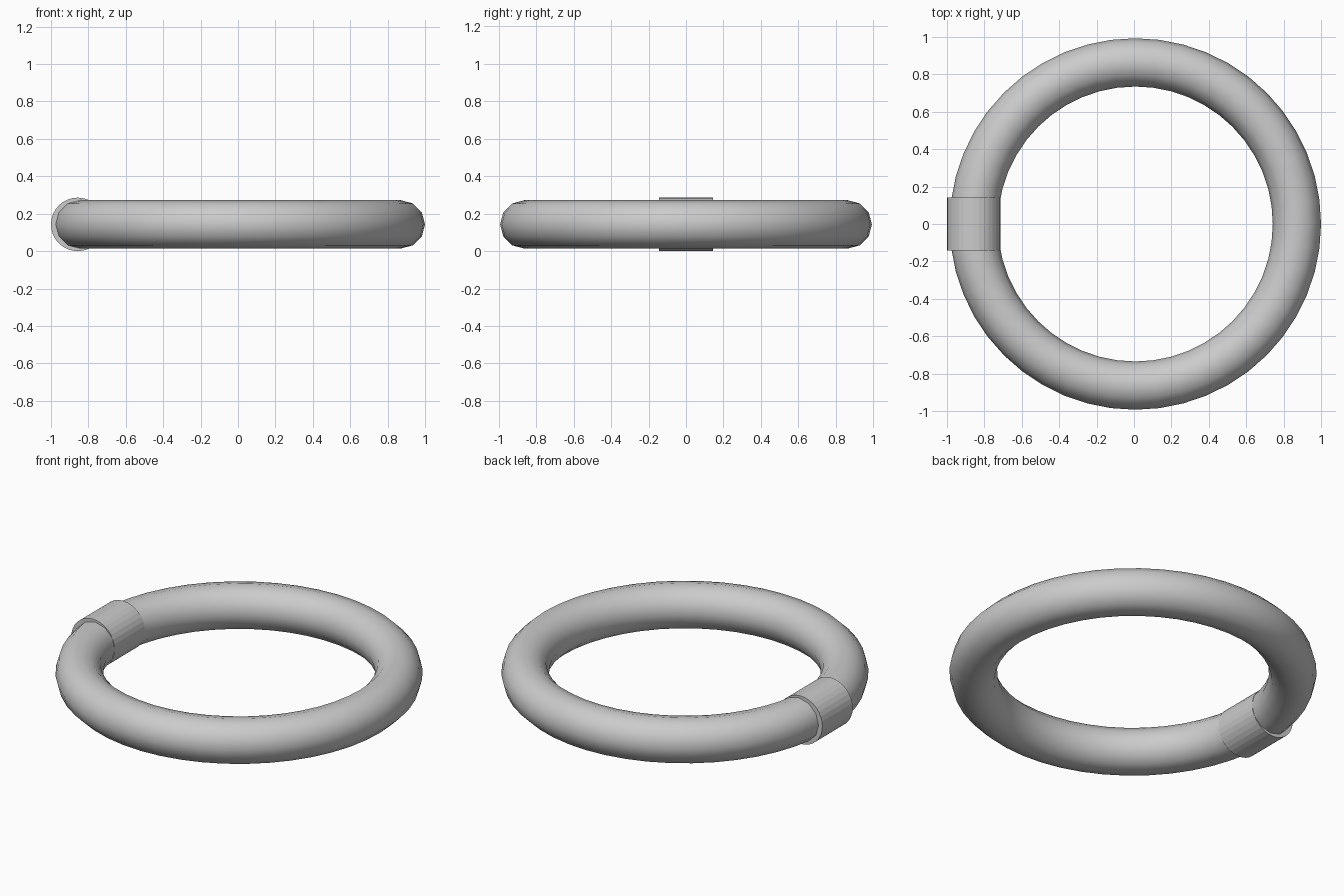
import bpy, math

if "Cube" in bpy.data.objects:
    bpy.data.objects.remove(bpy.data.objects["Cube"])

SLEEVE_R = 0.143      # sleeve radius, also the height of the ring's centre line
RING_R = 0.864
OFFSET = 0.007        # centres the overall bounds on x

# Ring: smooth round hoop lying flat
bpy.ops.mesh.primitive_torus_add(
    major_segments=48, minor_segments=12,
    major_radius=RING_R, minor_radius=0.129,
    location=(OFFSET, 0, SLEEVE_R))
ring = bpy.context.object
ring.name = "ring"
bpy.ops.object.shade_smooth()

# Sleeve: faceted straight collar around the left side of the hoop
bpy.ops.mesh.primitive_cylinder_add(
    vertices=32, radius=SLEEVE_R, depth=2 * SLEEVE_R,
    location=(OFFSET - RING_R, 0, SLEEVE_R),
    rotation=(math.pi / 2, 0, 0))
sleeve = bpy.context.object
sleeve.name = "joining_sleeve"
